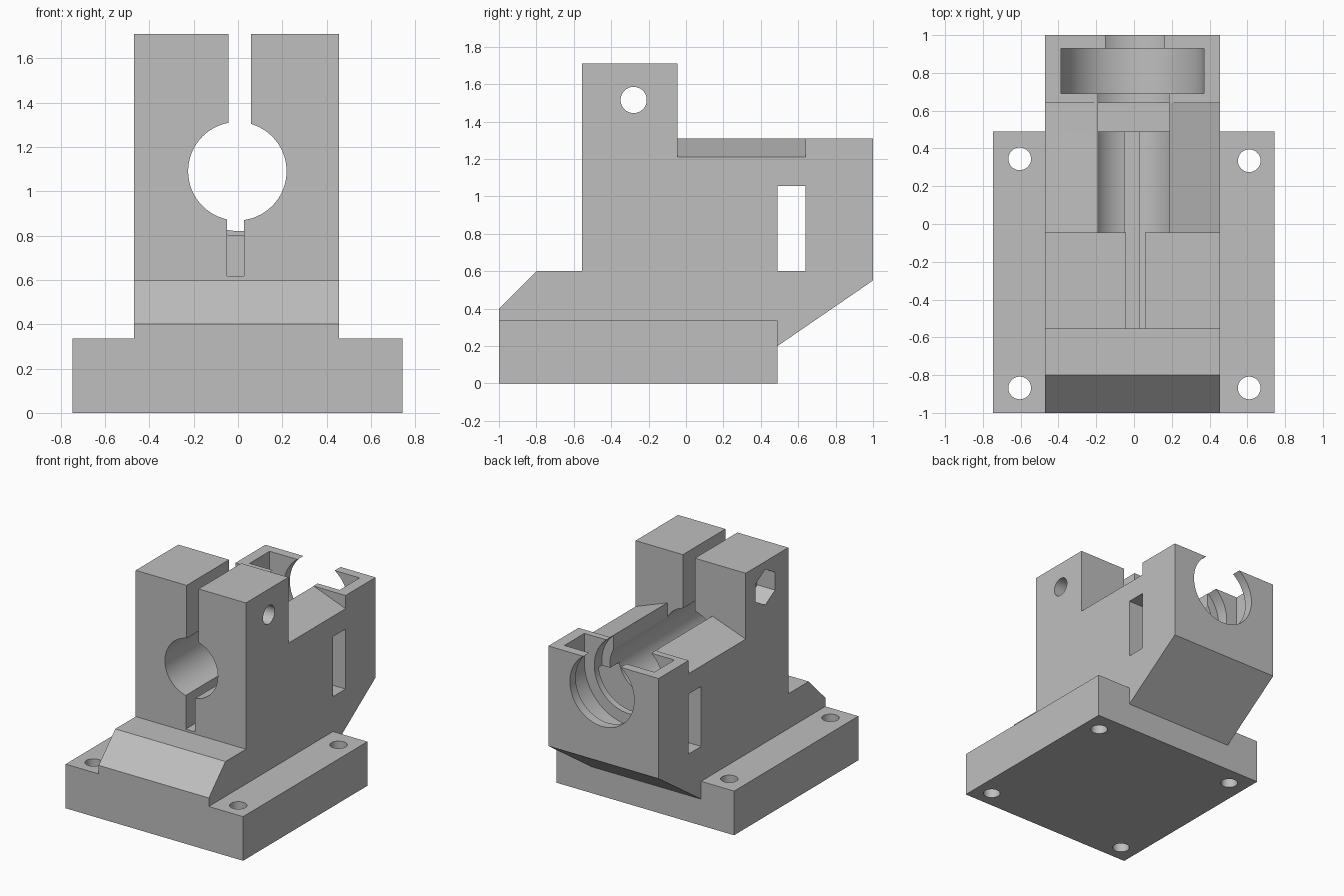
import bpy, bmesh
from math import cos, sin, tau, radians

old = bpy.data.objects.get("Cube")
if old:
    bpy.data.objects.remove(old, do_unlink=True)

grey = bpy.data.materials.new("plain_grey")
grey.use_nodes = True
COLOR = (0.52, 0.52, 0.52, 1)
grey.diffuse_color = COLOR
grey.node_tree.nodes["Principled BSDF"].inputs["Base Color"].default_value = COLOR

# Maps a profile point (u, v) and a distance w along the extrusion axis to x, y, z
AXES = {
    "x": lambda u, v, w: (w, u, v),
    "y": lambda u, v, w: (u, w, v),
    "z": lambda u, v, w: (u, v, w),
}


def prism(name, points, axis, start, end):
    """Extrude a flat profile along an axis."""
    bm = bmesh.new()
    place = AXES[axis]
    rings = [[bm.verts.new(place(u, v, w)) for u, v in points] for w in (start, end)]
    bm.faces.new(rings[0])
    bm.faces.new(rings[1])
    n = len(points)
    for i in range(n):
        j = (i + 1) % n
        bm.faces.new((rings[0][i], rings[0][j], rings[1][j], rings[1][i]))
    bmesh.ops.recalc_face_normals(bm, faces=bm.faces)
    mesh = bpy.data.meshes.new(name)
    bm.to_mesh(mesh)
    bm.free()
    mesh.materials.append(grey)
    obj = bpy.data.objects.new(name, mesh)
    bpy.context.collection.objects.link(obj)
    return obj


def rect(u0, v0, u1, v1):
    return [(u0, v0), (u1, v0), (u1, v1), (u0, v1)]


def circle(u, v, r, sides=64, turn=0.0):
    angles = [tau * i / sides + turn for i in range(sides)]
    return [(u + r * cos(a), v + r * sin(a)) for a in angles]


def cradle(u, v, r, top, steps=32):
    """Half round bottom with straight walls up to the top."""
    arc = [tau / 2 * (1 + i / steps) for i in range(steps + 1)]
    return [(u + r * cos(a), v + r * sin(a)) for a in arc] + [(u + r, top), (u - r, top)]


def combine(target, tool, operation):
    """Apply a boolean and remove the helper."""
    mod = target.modifiers.new("boolean", "BOOLEAN")
    mod.operation = operation
    mod.solver = "EXACT"
    mod.object = tool
    bpy.ops.object.select_all(action="DESELECT")
    bpy.context.view_layer.objects.active = target
    target.select_set(True)
    bpy.ops.object.modifier_apply(modifier=mod.name)
    bpy.data.objects.remove(tool, do_unlink=True)


LEFT, RIGHT = -0.47, 0.455
BORE_Z, TOP = 1.09, 1.31
HIGH = 2.0

# Upright body with clamp block, front chamfer and sloping rear underside
bracket = prism("mounting_bracket", [
    (-1, 0.2), (0.49, 0.2), (1, 0.55), (1, TOP), (-0.045, TOP), (-0.045, 1.71),
    (-0.555, 1.71), (-0.555, 0.6), (-0.8, 0.6), (-1, 0.4)], "x", LEFT, RIGHT)

# Base plate
base = prism("base_plate", rect(-0.747, -1, 0.743, 0.49), "z", 0, 0.335)
combine(bracket, base, "UNION")

cutters = [
    # Shaft bore, open channel above it, clamp slit and lower groove
    prism("shaft_bore", circle(-0.003, BORE_Z, 0.222), "y", -0.7, 0.6),
    prism("open_channel", rect(-0.19, 1.1, 0.188, HIGH), "y", -0.045, 0.641),
    prism("clamp_slit", rect(-0.043, 1.2, 0.058, HIGH), "y", -0.7, 0.1),
    prism("lower_groove", rect(-0.05, 0.617, 0.027, 1.0), "y", -0.7, 0.55),
    # Cross window
    prism("cross_window", rect(0.49, 0.6, 0.64, 1.055), "x", -0.7, 0.7),
    # Bearing seat with a lip on each side
    prism("front_lip", circle(-0.003, BORE_Z, 0.29), "y", 0.6, 0.75),
    prism("bearing_seat", cradle(-0.008, BORE_Z, 0.378, HIGH), "y", 0.69, 0.93),
    prism("rear_lip", circle(0.005, BORE_Z, 0.27), "y", 0.85, 1.2),
    # Clamp screw hole and hexagonal nut pocket
    prism("screw_hole", circle(-0.28, 1.515, 0.07, 48), "x", -0.7, 0.7),
    prism("nut_pocket", circle(-0.28, 1.515, 0.135, 6, tau / 4), "x", -0.7, LEFT + 0.15),
]

# Sloping shoulders beside the channel
for side, inner, outer in ((1, 0.188, RIGHT), (-1, -0.19, LEFT)):
    slope = 0.1 / abs(outer - inner)
    near, far = inner - side * 0.02, outer + side * 0.1
    cutters.append(prism("shoulder", [
        (near, TOP + slope * 0.02), (far, TOP - 0.1 - slope * 0.1),
        (far, HIGH), (near, HIGH)], "y", -0.045, 0.64))

# Four bolt holes in the base
for x, y in ((-0.605, 0.345), (0.61, 0.335), (-0.605, -0.868), (0.61, -0.868)):
    cutters.append(prism("bolt_hole", circle(x, y, 0.06, 48), "z", -0.2, 0.6))

for cutter in cutters:
    combine(bracket, cutter, "DIFFERENCE")

# Smooth bores, crisp edges
bpy.ops.object.select_all(action="DESELECT")
bpy.context.view_layer.objects.active = bracket
bracket.select_set(True)
bpy.ops.object.shade_smooth_by_angle(angle=radians(20))
